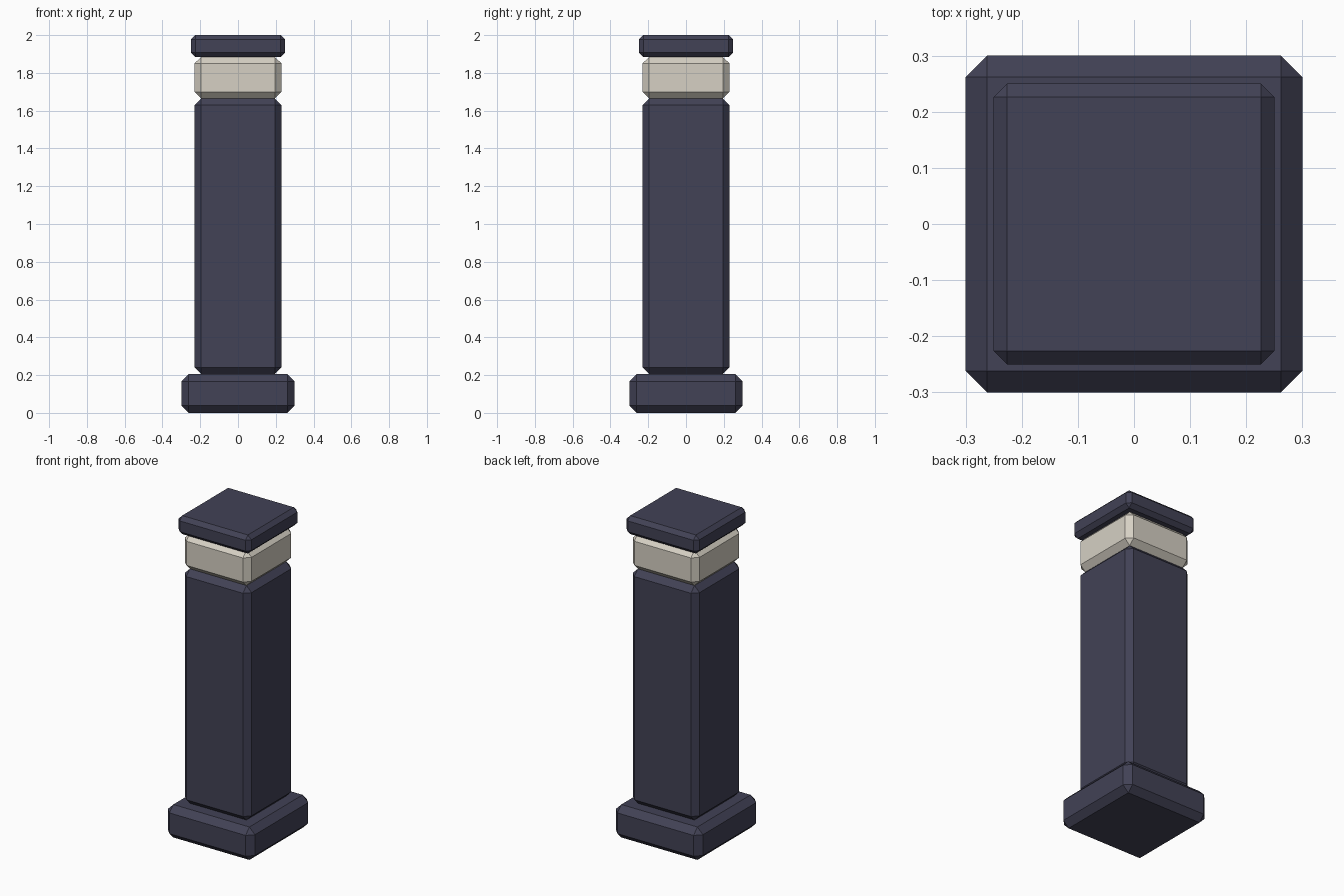
import bpy
import bmesh

cube = bpy.data.objects.get("Cube")
if cube:
    bpy.data.objects.remove(cube, do_unlink=True)


def make_material(name, rgb):
    mat = bpy.data.materials.new(name)
    mat.use_nodes = True
    color = (*rgb, 1.0)
    mat.diffuse_color = color
    mat.node_tree.nodes["Principled BSDF"].inputs["Base Color"].default_value = color
    return mat


def chamfered_block(name, half_width, bottom, top, chamfer, mat):
    """Square block with flat chamfers along every edge."""
    bm = bmesh.new()
    bmesh.ops.create_cube(bm, size=1)
    for v in bm.verts:
        v.co.x *= 2 * half_width
        v.co.y *= 2 * half_width
        v.co.z = top if v.co.z > 0 else bottom
    bmesh.ops.bevel(bm, geom=bm.edges[:], offset=chamfer, segments=1,
                    affect='EDGES', clamp_overlap=True)
    mesh = bpy.data.meshes.new(name)
    bm.to_mesh(mesh)
    bm.free()
    mesh.materials.append(mat)
    obj = bpy.data.objects.new(name, mesh)
    bpy.context.collection.objects.link(obj)
    return obj


slate = make_material("dark slate", (0.054, 0.054, 0.092))
cream = make_material("warm cream", (0.67, 0.63, 0.55))

# Stacked from the ground up
chamfered_block("base", 0.30, 0.0, 0.205, 0.038, slate)
chamfered_block("shaft", 0.23, 0.205, 1.665, 0.035, slate)
chamfered_block("light_band", 0.23, 1.665, 1.885, 0.035, cream)
chamfered_block("cap", 0.25, 1.885, 2.0, 0.024, slate)
